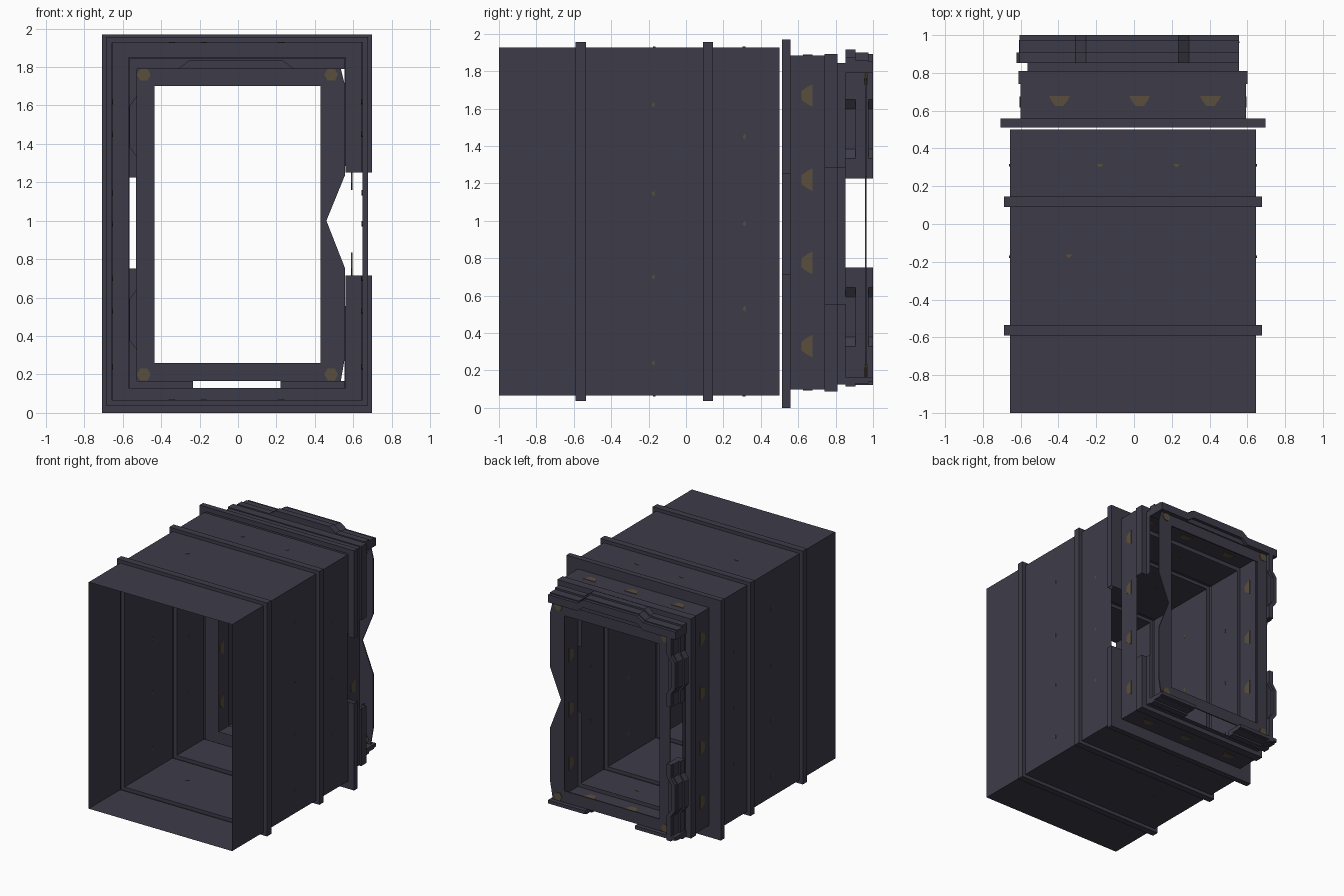
import bpy, bmesh, math
from mathutils import Vector

if "Cube" in bpy.data.objects:
    bpy.data.objects.remove(bpy.data.objects["Cube"])

CX = -0.005  # the shell sits a hair left of centre


def material(name, rgb):
    m = bpy.data.materials.new(name)
    m.diffuse_color = (*rgb, 1)
    m.use_nodes = True
    m.node_tree.nodes["Principled BSDF"].inputs["Base Color"].default_value = m.diffuse_color
    return m


METAL = material("dark_metal", (0.047, 0.044, 0.066))
BRASS = material("dull_brass", (0.105, 0.078, 0.045))


def finish(name, bm, mat, recalc=True):
    bmesh.ops.remove_doubles(bm, verts=bm.verts, dist=0.0001)
    if recalc:
        bmesh.ops.recalc_face_normals(bm, faces=bm.faces)
    me = bpy.data.meshes.new(name)
    bm.to_mesh(me)
    bm.free()
    me.materials.append(mat)
    ob = bpy.data.objects.new(name, me)
    bpy.context.collection.objects.link(ob)
    return ob


def tube(name, rows, cut=None):
    """Sheet rectangle swept through rows of (y, half width, z low, z high);
    cut removes a z range from the right-hand wall."""
    bm = bmesh.new()

    def quad(pts):
        bm.faces.new([bm.verts.new(p) for p in pts])

    def corners(r):
        y, h, lo, hi = r
        return [(CX + h, y, lo), (CX + h, y, hi), (CX - h, y, hi), (CX - h, y, lo)]

    for r, s in zip(rows, rows[1:]):
        a, b = corners(r), corners(s)
        for k in range(4):
            n = (k + 1) % 4
            if k == 0 and cut:
                for z, c in ((cut[0], 0), (cut[1], 1)):
                    quad([a[c], b[c], (b[c][0], b[c][1], z), (a[c][0], a[c][1], z)])
            else:
                quad([a[k], b[k], b[n], a[n]])
    return finish(name, bm, METAL)


def prism(name, pts, y0, y1, mat=METAL):
    """Outline in x/z extruded along y."""
    bm = bmesh.new()
    f = bm.faces.new([bm.verts.new((x, y0, z)) for x, z in pts])
    new = bmesh.ops.extrude_face_region(bm, geom=[f])["geom"]
    for v in new:
        if isinstance(v, bmesh.types.BMVert):
            v.co.y = y1
    return finish(name, bm, mat)


# Long sleeve with two outward ribs
body = (0.652, 0.066, 1.928)
rib = (0.682, 0.038, 1.956)
tube("sleeve", [(-1, *body), (-0.59, *body), (-0.59, *rib), (-0.535, *rib),
                (-0.535, *body), (0.09, *body), (0.09, *rib), (0.145, *rib),
                (0.145, *body), (0.50, *body)])

# Broad flange, broken on the right
tube("flange", [(0.512, 0.645, 0.06, 1.93), (0.512, 0.702, 0, 1.97),
                (0.558, 0.702, 0, 1.97), (0.558, 0.565, 0.13, 1.85)], (0.715, 1.25))

# Collar behind the flange and its stepped end rim
wall = (0.597, 0.097, 1.885)
tube("collar", [(0.558, *wall), (0.741, *wall)])
lip, neck = (0.607, 0.088, 1.892), (0.56, 0.125, 1.845)
tube("end_rim", [(0.741, *wall), (0.741, *lip), (0.811, *lip), (0.811, *neck),
                 (0.853, *neck)], (0.555, 1.285))

# Flat door frame plate, with a pointed notch on the right
prism("frame_left", [(-0.53, 0.165), (-0.435, 0.165), (-0.435, 1.79), (-0.53, 1.79)], 0.957, 0.966)
prism("frame_bottom", [(-0.435, 0.165), (0.43, 0.165), (0.43, 0.26), (-0.435, 0.26)], 0.957, 0.966)
prism("frame_top", [(-0.435, 1.70), (0.43, 1.70), (0.43, 1.79), (0.29, 1.79), (0.24, 1.83),
                    (-0.26, 1.83), (-0.31, 1.79), (-0.435, 1.79)], 0.957, 0.966)
prism("frame_right", [(0.43, 0.165), (0.535, 0.165), (0.558, 0.3), (0.558, 0.75), (0.46, 1.0),
                      (0.558, 1.24), (0.558, 1.7), (0.535, 1.79), (0.43, 1.79)], 0.957, 0.966)


def clamp(name, path, flat, place, thick):
    """Three stepped tiers following a path of (along, outward) points."""
    tiers = ((0.853, 0.907, 0.0, False), (0.907, 0.975, 0.014, True), (0.975, 1.0, 0.022, False))
    for i, (y0, y1, drop, filled) in enumerate(tiers):
        outer = [(t, d + thick - drop) for t, d in path]
        inner = [(path[0][0], flat), (path[-1][0], flat)] if filled else path
        prism(f"{name}_tier_{i + 1}", [place(*p) for p in outer + list(inner)[::-1]], y0, y1)


# Top clamp: one strip with a raised middle
clamp("top_clamp", [(-0.605, 1.79), (-0.31, 1.79), (-0.255, 1.83), (0.235, 1.83),
                    (0.29, 1.79), (0.555, 1.79)], 1.79, lambda t, d: (t, d), 0.085)

# Left clamps: two bumped strips mirrored about mid height
side = [(0.237, 0.525), (0.345, 0.525), (0.395, 0.562), (0.61, 0.562), (0.66, 0.525), (0.865, 0.525)]
for label, s in (("upper", 1), ("lower", -1)):
    clamp(f"left_{label}_clamp", side, 0.525, lambda t, d, s=s: (-d, 0.988 + s * t), 0.06)

# Bottom clamps: two strips with a gap between
for label, a, b in (("left", -0.60, -0.235), ("right", 0.22, 0.555)):
    clamp(f"bottom_{label}_clamp", [(a, -0.165), (b, -0.165)], -0.165,
          lambda t, d: (t, -d), 0.05)


def stud(name, loc, normal, along, size):
    """Thin half-hexagon stud: wide edge towards +along."""
    n, u = Vector(normal), Vector(along)
    v = n.cross(u)
    bm = bmesh.new()
    shape = [(0.5, -1), (0.5, 1), (0.1, 0.8), (-0.45, 0.4), (-0.45, -0.4), (0.1, -0.8)]
    ring = [[bm.verts.new(Vector(loc) + size * (a * u + b * v) + n * s * 0.004) for a, b in shape]
            for s in (-1, 1)]
    bm.faces.new(ring[0])
    bm.faces.new(ring[1])
    for i in range(6):
        j = (i + 1) % 6
        bm.faces.new([ring[0][i], ring[0][j], ring[1][j], ring[1][i]])
    finish(name, bm, BRASS)


# Studs on the collar
for z in (0.33, 0.775, 1.22, 1.67):
    for x, n in ((CX + 0.597, 1), (CX - 0.597, -1)):
        stud("collar_side_stud", (x, 0.645, z), (n, 0, 0), (0, 1, 0), 0.06)
for x in (-0.395, 0.03, 0.405):
    for z, n in ((1.885, 1), (0.097, -1)):
        stud("collar_flat_stud", (x, 0.65, z), (0, 0, n), (0, 1, 0), 0.055)

# Small studs on the sleeve
for y, heights in ((-0.175, (0.24, 0.70, 1.145, 1.62)), (0.31, (0.53, 0.985, 1.45))):
    for z in heights:
        for n in (1, -1):
            stud("sleeve_side_stud", (CX + n * 0.652, y, z), (n, 0, 0), (0, 1, 0), 0.014)
for x, y in ((-0.18, 0.31), (0.225, 0.31), (-0.345, -0.17)):
    for z, n in ((1.928, 1), (0.066, -1)):
        stud("sleeve_flat_stud", (x, y, z), (0, 0, n), (0, 1, 0), 0.016)

# Hexagon studs on the frame corners
for x in (-0.49, 0.485):
    for z in (0.2, 1.76):
        prism("frame_stud", [(x + 0.036 * math.cos(math.tau * i / 6), z + 0.036 * math.sin(math.tau * i / 6))
                             for i in range(6)], 0.9525, 0.9705, BRASS)
